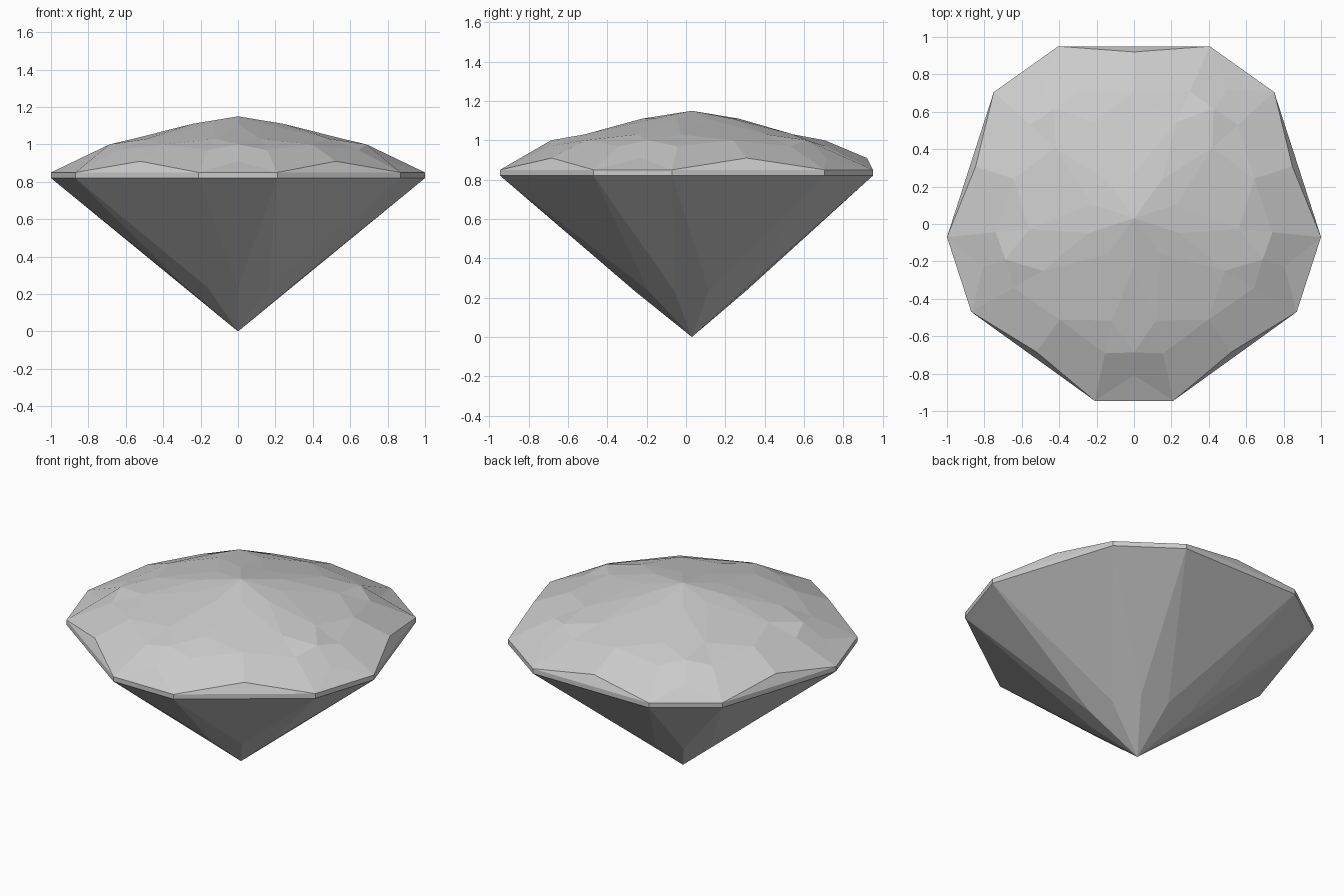
import bpy
import bmesh
from mathutils import Vector

cube = bpy.data.objects.get("Cube")
if cube:
    bpy.data.objects.remove(cube)

CENTRE = Vector((0, 0.03))

# Girdle outline: right half from front to back, mirrored to the left
half = [(0.21, -0.945), (0.87, -0.47), (1.0, -0.07), (0.75, 0.705), (0.405, 0.95)]
outline = [Vector(p) for p in half + [(-x, y) for x, y in reversed(half)]]
count = len(outline)
mids = [(outline[i] + outline[(i + 1) % count]) / 2 for i in range(count)]

bm = bmesh.new()


def add_point(p, z):
    return bm.verts.new((p.x, p.y, z))


def ring(points, ratio, z):
    return [add_point(CENTRE + (p - CENTRE) * ratio, z) for p in points]


# Rings at the corners and at the edge middles
girdle_low = ring(outline, 1, 0.82)
girdle_top = ring(outline, 1, 0.85)
crown_corner = ring(outline, 0.74, 0.97)
crown_mid = ring(mids, 0.735, 1.0)
star_corner = ring(outline, 0.56, 1.03)
star_mid = ring(mids, 0.26, 1.11)
pavilion_mid = ring(mids, 0.30, 0.235)
peak = add_point(CENTRE, 1.15)
tip = add_point(CENTRE, 0)

# Short girdle edges have a deeper inset facet than long ones
edge_mid = []
for i, m in enumerate(mids):
    length = (outline[(i + 1) % count] - outline[i]).length
    inset = 0.135 if length < 0.6 else 0.03
    edge_mid.append(add_point(m + (CENTRE - m).normalized() * inset, 0.91))

# Facets repeated around the stone
for i in range(count):
    j = (i + 1) % count
    facets = [
        (girdle_low[i], girdle_low[j], girdle_top[j], girdle_top[i]),
        (girdle_top[i], girdle_top[j], edge_mid[i]),
        (girdle_top[i], edge_mid[i], crown_mid[i], crown_corner[i]),
        (girdle_top[j], crown_corner[j], crown_mid[i], edge_mid[i]),
        (crown_corner[i], crown_mid[i], star_corner[i]),
        (crown_mid[i], crown_corner[j], star_corner[j]),
        (star_corner[i], crown_mid[i], star_corner[j], star_mid[i]),
        (star_mid[i], star_corner[j], star_mid[j], peak),
        (girdle_low[j], girdle_low[i], pavilion_mid[i]),
        (girdle_low[j], pavilion_mid[i], tip, pavilion_mid[j]),
    ]
    for facet in facets:
        bm.faces.new(facet)

bmesh.ops.recalc_face_normals(bm, faces=bm.faces)
mesh = bpy.data.meshes.new("gemstone")
bm.to_mesh(mesh)
bm.free()

# Plain grey stone
grey = bpy.data.materials.new("stone_grey")
grey.use_nodes = True
colour = (0.6, 0.6, 0.6, 1)
grey.diffuse_color = colour
grey.node_tree.nodes["Principled BSDF"].inputs["Base Color"].default_value = colour
mesh.materials.append(grey)

gem = bpy.data.objects.new("gemstone", mesh)
bpy.context.collection.objects.link(gem)
